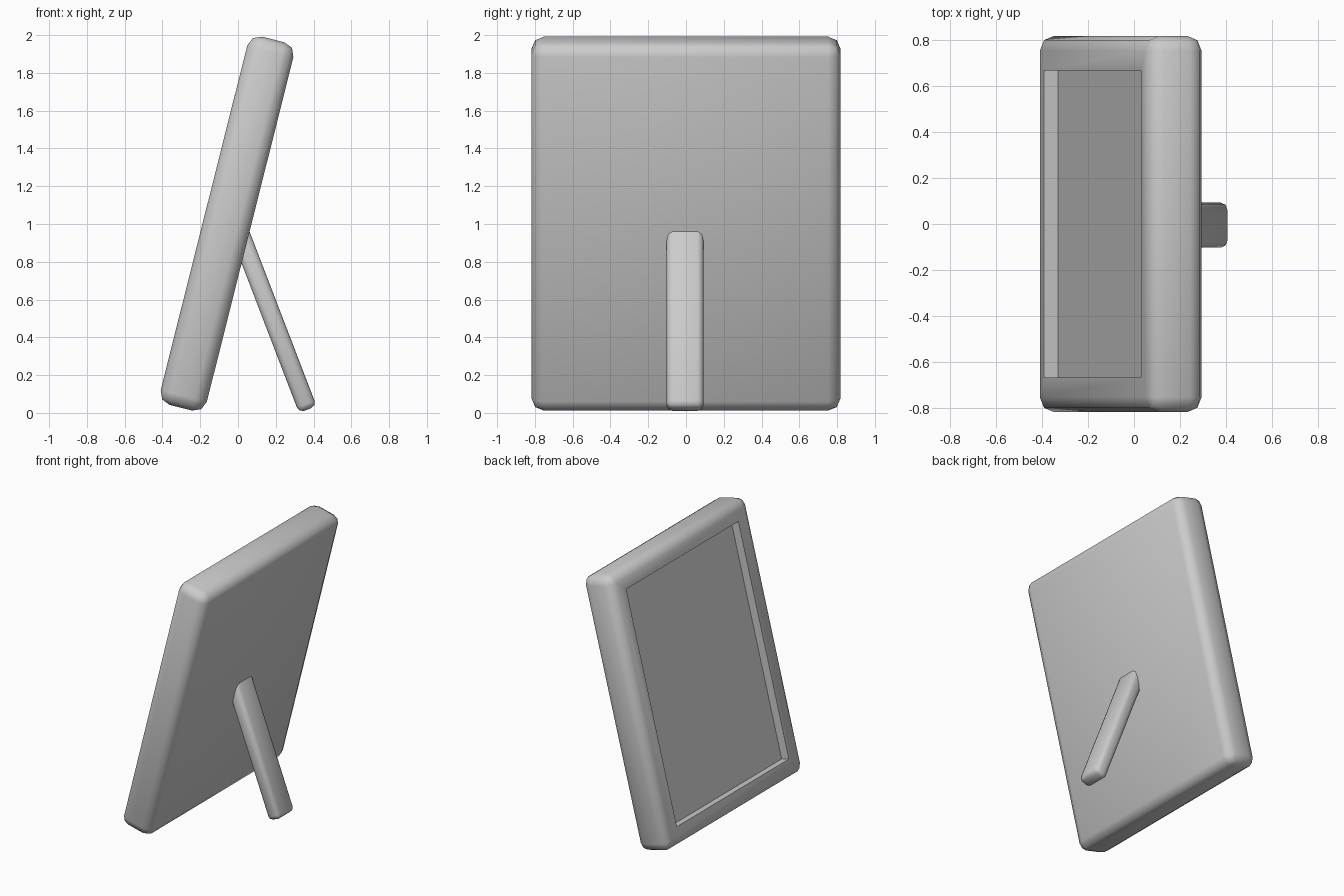
import bpy
import bmesh
from math import radians
from mathutils import Matrix

cube = bpy.data.objects.get("Cube")
if cube:
    bpy.data.objects.remove(cube, do_unlink=True)

grey = bpy.data.materials.new("plain grey")
grey.use_nodes = True
grey.diffuse_color = (0.6, 0.6, 0.6, 1)
grey.node_tree.nodes["Principled BSDF"].inputs["Base Color"].default_value = (0.6, 0.6, 0.6, 1)


def rounded_slab(size, bevel, segments):
    """Box with rounded edges, as a bmesh."""
    bm = bmesh.new()
    bmesh.ops.create_cube(bm, size=1)
    bmesh.ops.scale(bm, vec=size, verts=bm.verts)
    bmesh.ops.bevel(bm, geom=bm.edges[:], offset=bevel, segments=segments,
                    profile=0.5, affect='EDGES')
    return bm


def finish(bm, name, location, tilt):
    """Lean the part about y, place it and shade it smooth."""
    bmesh.ops.recalc_face_normals(bm, faces=bm.faces)
    mesh = bpy.data.meshes.new(name)
    bm.to_mesh(mesh)
    bm.free()
    mesh.materials.append(grey)
    obj = bpy.data.objects.new(name, mesh)
    bpy.context.collection.objects.link(obj)
    obj.matrix_world = Matrix.Translation(location) @ Matrix.Rotation(radians(tilt), 4, 'Y')
    bpy.ops.object.select_all(action='DESELECT')
    obj.select_set(True)
    bpy.context.view_layer.objects.active = obj
    bpy.ops.object.shade_smooth_by_angle(angle=radians(50))


# Picture frame: rounded slab with a recessed panel on its -x face
bm = rounded_slab((0.252, 1.635, 2.01), 0.065, 2)
bm.normal_update()
panel = min(bm.faces, key=lambda f: f.calc_center_median().x)
bmesh.ops.inset_individual(bm, faces=[panel], thickness=0.05)
for v in panel.verts:
    v.co.y = 0.667 if v.co.y > 0 else -0.667
    v.co.z = 0.865 if v.co.z > 0 else -0.865
bmesh.ops.inset_individual(bm, faces=[panel], thickness=0.0)
for v in panel.verts:
    v.co.x += 0.062
finish(bm, "picture_frame", (-0.058, 0, 1.002), 14.1)

# Rear support leg
bm = rounded_slab((0.1, 0.195, 1.045), 0.03, 2)
finish(bm, "support_leg", (0.182, -0.005, 0.506), -21)
